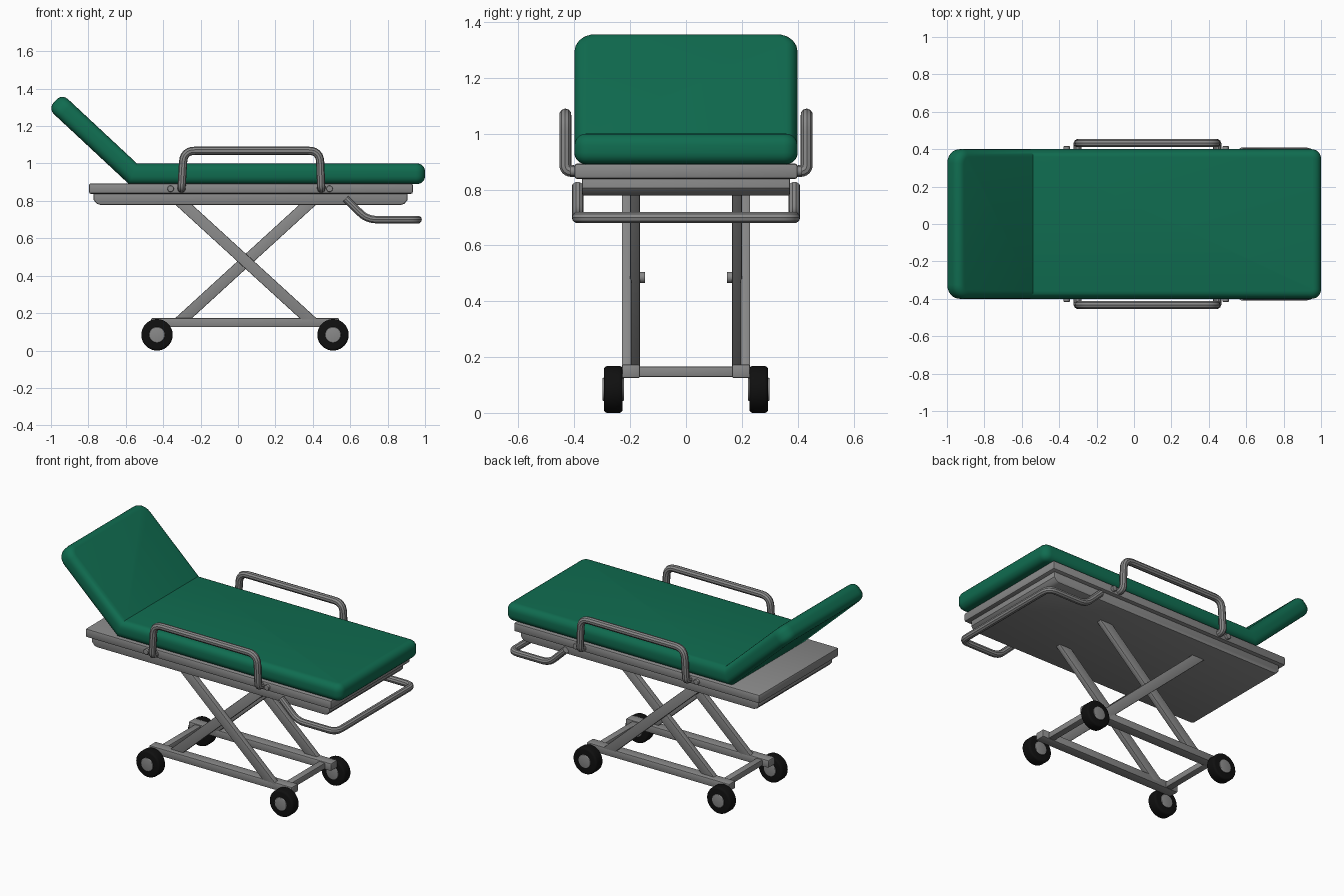
import bpy, bmesh, math
from mathutils import Vector

if "Cube" in bpy.data.objects:
    bpy.data.objects.remove(bpy.data.objects["Cube"])


def material(name, rgb):
    m = bpy.data.materials.new(name)
    m.diffuse_color = (*rgb, 1)
    m.use_nodes = True
    m.node_tree.nodes["Principled BSDF"].inputs["Base Color"].default_value = m.diffuse_color
    return m


GREEN = material("green vinyl", (0.005, 0.15, 0.08))
GREY = material("grey metal", (0.25, 0.25, 0.25))
BLACK = material("black rubber", (0.005, 0.005, 0.005))


def finish(ob, mat, bevel=0, segs=3, limit=50):
    ob.data.materials.clear()
    ob.data.materials.append(mat)
    bpy.ops.object.select_all(action='DESELECT')
    ob.select_set(True)
    bpy.context.view_layer.objects.active = ob
    if bevel:
        b = ob.modifiers.new("Bevel", 'BEVEL')
        b.width, b.segments = bevel, segs
        b.limit_method, b.angle_limit = 'ANGLE', math.radians(limit)
        b.use_clamp_overlap = False
        bpy.ops.object.modifier_apply(modifier="Bevel")
    bpy.ops.object.shade_smooth_by_angle(angle=math.radians(35))
    return ob


def prism(name, pts, y0, y1, mat, bevel=0, segs=3, corners=None):
    """Extrude an x-z outline along y; corners(edge middle) gives a rounding radius."""
    bm = bmesh.new()
    f = bm.faces.new([bm.verts.new((x, y0, z)) for x, z in pts])
    r = bmesh.ops.extrude_face_region(bm, geom=[f])
    bmesh.ops.translate(bm, vec=(0, y1 - y0, 0),
                        verts=[v for v in r["geom"] if isinstance(v, bmesh.types.BMVert)])
    bmesh.ops.recalc_face_normals(bm, faces=bm.faces)
    for edges, radius in (corners(bm) if corners else []):
        bmesh.ops.bevel(bm, geom=edges, offset=radius, segments=6, profile=0.5,
                        affect='EDGES', clamp_overlap=False)
    me = bpy.data.meshes.new(name)
    bm.to_mesh(me)
    bm.free()
    ob = bpy.data.objects.new(name, me)
    bpy.context.collection.objects.link(ob)
    return finish(ob, mat, bevel, segs)


def box(name, x0, x1, y0, y1, z0, z1, mat=GREY, bevel=0.006, segs=2):
    return prism(name, [(x0, z0), (x1, z0), (x1, z1), (x0, z1)], y0, y1, mat, bevel, segs)


def cyl(name, x, z, y0, y1, r, mat, bevel=0, n=32):
    bpy.ops.mesh.primitive_cylinder_add(vertices=n, radius=r, depth=abs(y1 - y0),
                                        location=(x, (y0 + y1) / 2, z),
                                        rotation=(math.pi / 2, 0, 0))
    ob = bpy.context.object
    ob.name = name
    return finish(ob, mat, bevel)


def tube(name, pts, r, fillet):
    """Round tube along a path with rounded bends."""
    pts = [Vector(p) for p in pts]
    path = [pts[0]]
    for a, b, c in zip(pts, pts[1:], pts[2:]):
        d = min(fillet, (a - b).length * 0.48, (c - b).length * 0.48)
        p, q = b + (a - b).normalized() * d, b + (c - b).normalized() * d
        for i in range(7):
            t = i / 6
            path.append(p * (1 - t) ** 2 + b * 2 * t * (1 - t) + q * t * t)
    path.append(pts[-1])
    cu = bpy.data.curves.new(name, 'CURVE')
    cu.dimensions = '3D'
    cu.bevel_depth, cu.bevel_resolution, cu.use_fill_caps = r, 3, True
    sp = cu.splines.new('POLY')
    sp.points.add(len(path) - 1)
    for k, p in zip(sp.points, path):
        k.co = (*p, 1)
    ob = bpy.data.objects.new(name, cu)
    bpy.context.collection.objects.link(ob)
    bpy.ops.object.select_all(action='DESELECT')
    ob.select_set(True)
    bpy.context.view_layer.objects.active = ob
    bpy.ops.object.convert(target='MESH')
    return finish(bpy.context.object, GREY)


# Mattress with raised backrest
T, L, H = math.radians(43), 0.548, 0.11
top = Vector((-0.54, 1.0))
d, n = Vector((-math.cos(T), math.sin(T))), Vector((math.sin(T), math.cos(T)))
low = top - H * Vector((math.tan(T / 2), 1))
tip = top + L * d


def mattress_corners(bm):
    ends = {-1: [], 1: []}
    for e in bm.edges:
        a, b = e.verts
        same_y = abs(a.co.y - b.co.y) < 1e-5
        if same_y and abs(e.calc_length() - H) < 0.002:
            ends[1 if a.co.x > 0 else -1].append(e)
    return [(ends[-1], 0.075), (ends[1], 0.05)]


prism("mattress", [tip, top, (1.0, 1.0), (1.0, 1.0 - H), low, tip - H * n],
      -0.4, 0.4, GREEN, 0.042, 5, mattress_corners)

# Bed deck and the tray below it
box("deck", -0.797, 0.935, -0.4, 0.4, 0.838, 0.893, bevel=0.01)
prism("under_tray", [(-0.772, 0.85), (-0.772, 0.805), (-0.755, 0.785), (-0.735, 0.778),
                     (0.87, 0.778), (0.89, 0.785), (0.907, 0.805), (0.907, 0.85)],
      -0.373, 0.373, GREY, 0.008, 2)

# Push handle at the foot end
side = [(0.575, 0.812), (0.69, 0.7), (0.962, 0.7)]
tube("push_handle", [(x, -0.388, z) for x, z in side] +
     [(x, 0.388, z) for x, z in reversed(side)], 0.021, 0.05)

for s, tag in ((-1, "front"), (1, "back")):
    # Guard rail and its bolts
    tube(tag + "_guard_rail",
         [(-0.302, s * 0.39, 0.865), (-0.302, s * 0.432, 0.868), (-0.29, s * 0.432, 1.068),
          (0.437, s * 0.432, 1.068), (0.445, s * 0.432, 0.868), (0.445, s * 0.39, 0.865)],
         0.022, 0.06)
    for x in (-0.36, 0.49):
        cyl(tag + "_guard_bolt", x, 0.865, s * 0.38, s * 0.416, 0.017, GREY, 0.003, 20)

    # Scissor legs, crossing at the pivot pin
    for tx, bx, y0, y1, nm in ((-0.312, 0.41, 0.195, 0.23, "outer"),
                               (0.395, -0.327, 0.165, 0.2, "inner")):
        w = 0.045
        prism(f"{tag}_{nm}_scissor_leg",
              [(tx - w, 0.8), (tx + w, 0.8), (bx + w, 0.14), (bx - w, 0.14)],
              s * y0, s * y1, GREY, 0.005, 2)
    cyl(tag + "_pivot_pin", 0.042, 0.485, s * 0.146, s * 0.22, 0.02, GREY, 0.004, 20)

    # Base rail, wheels and hubs
    box(tag + "_base_rail", -0.465, 0.54, s * 0.165, s * 0.23, 0.125, 0.173)
    for x in (-0.433, 0.508):
        cyl(tag + "_wheel", x, 0.084, s * 0.227, s * 0.294, 0.084, BLACK, 0.012, 40)
        cyl(tag + "_wheel_hub", x, 0.084, s * 0.222, s * 0.299, 0.042, GREY, 0.004, 28)

# Cross bars joining the base rails
for x, tag in ((-0.4, "head"), (0.475, "foot")):
    box(tag + "_cross_bar", x - 0.022, x + 0.022, -0.18, 0.18, 0.128, 0.167)
